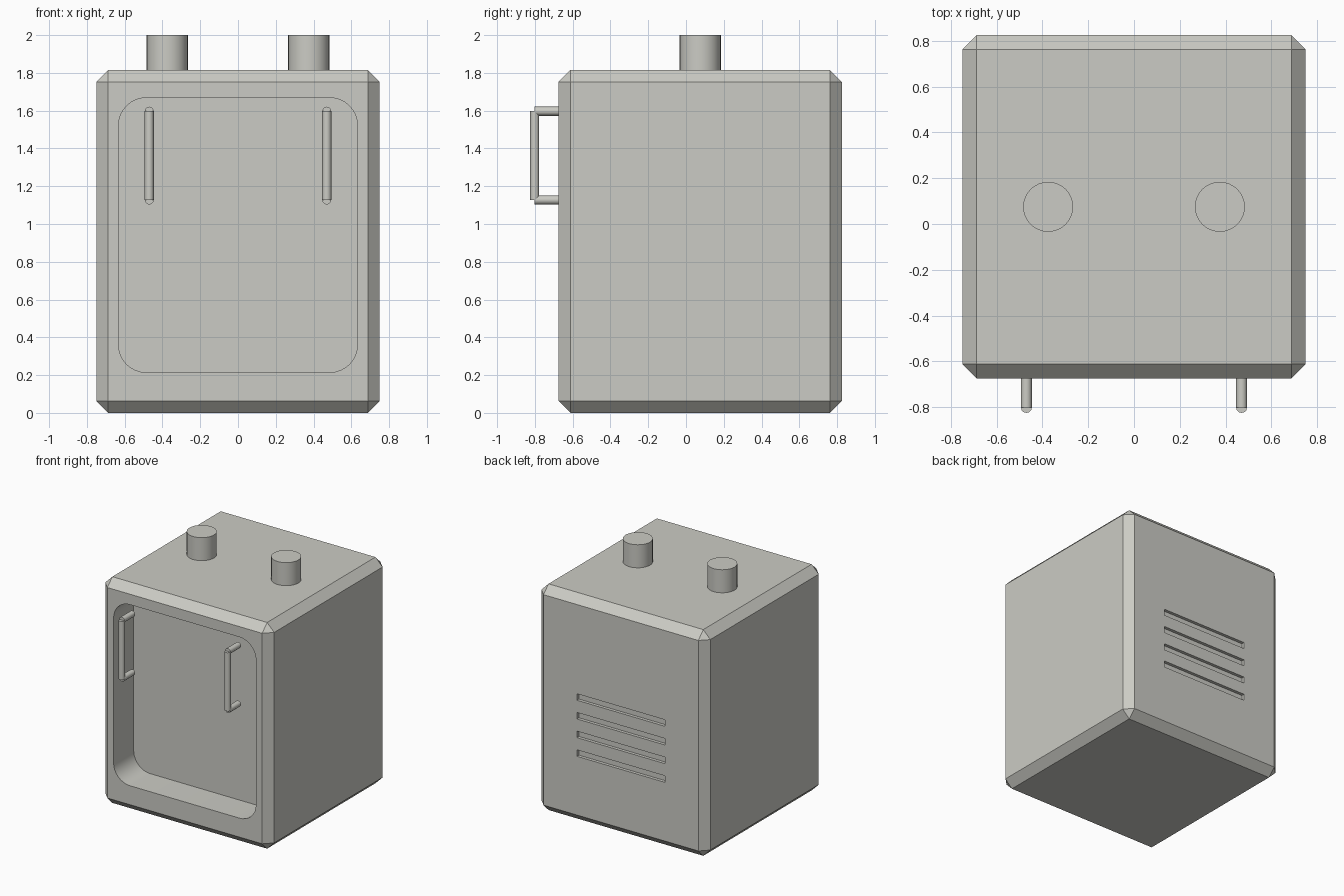
import bpy, bmesh, math
from mathutils import Vector

default = bpy.data.objects.get("Cube")
if default:
    bpy.data.objects.remove(default, do_unlink=True)

GREY = (0.6, 0.6, 0.555, 1)
mat = bpy.data.materials.new("warm_grey")
mat.use_nodes = True
mat.diffuse_color = GREY
mat.node_tree.nodes["Principled BSDF"].inputs["Base Color"].default_value = GREY

FRONT, BACK, MID_Y, TOP = -0.675, 0.825, 0.075, 1.815


def finish(name, bm):
    bmesh.ops.recalc_face_normals(bm, faces=bm.faces)
    mesh = bpy.data.meshes.new(name)
    bm.to_mesh(mesh)
    bm.free()
    mesh.materials.append(mat)
    obj = bpy.data.objects.new(name, mesh)
    bpy.context.collection.objects.link(obj)
    return obj


def smooth(obj):
    bpy.ops.object.select_all(action='DESELECT')
    obj.select_set(True)
    bpy.context.view_layer.objects.active = obj
    bpy.ops.object.shade_smooth_by_angle(angle=math.radians(35))


def box(bm, low, high):
    low, high = Vector(low), Vector(high)
    verts = bmesh.ops.create_cube(bm, size=1)["verts"]
    for v in verts:
        v.co = (low + high) / 2 + v.co * (high - low)


def rod(bm, start, end, radius, sides):
    start, end = Vector(start), Vector(end)
    axis = end - start
    verts = bmesh.ops.create_cone(bm, cap_ends=True, segments=sides, radius1=radius,
                                  radius2=radius, depth=axis.length)["verts"]
    turn = axis.to_track_quat('Z', 'Y')
    for v in verts:
        v.co = turn @ v.co + (start + end) / 2


def cut(target, cutter):
    mod = target.modifiers.new("cut", 'BOOLEAN')
    mod.operation, mod.solver, mod.object = 'DIFFERENCE', 'EXACT', cutter
    bpy.context.view_layer.update()
    evaluated = target.evaluated_get(bpy.context.evaluated_depsgraph_get())
    mesh = bpy.data.meshes.new_from_object(evaluated)
    target.modifiers.clear()
    target.data = mesh
    bpy.data.objects.remove(cutter, do_unlink=True)


# Chamfered cabinet
bm = bmesh.new()
box(bm, (-0.75, FRONT, 0), (0.75, BACK, TOP))
bmesh.ops.bevel(bm, geom=bm.edges[:], offset=0.063, segments=1, affect='EDGES')
cabinet = finish("cabinet", bm)

# Rounded recess in the front
bm = bmesh.new()
box(bm, (-0.632, FRONT - 0.1, 0.215), (0.632, FRONT + 0.255, 1.668))
depth_edges = [e for e in bm.edges if abs(e.verts[0].co.y - e.verts[1].co.y) > 0.1]
bmesh.ops.bevel(bm, geom=depth_edges, offset=0.145, segments=8, profile=0.5, affect='EDGES')
cut(cabinet, finish("recess_cutter", bm))

# Four vent slots in the back
bm = bmesh.new()
for i in range(4):
    z = 0.56 + 0.15 * i
    box(bm, (-0.39, BACK - 0.025, z - 0.026), (0.39, BACK + 0.1, z + 0.026))
cut(cabinet, finish("vent_cutter", bm))
smooth(cabinet)

# Mirrored handles and top pipes
for side, x in (("right", -1), ("left", 1)):
    hx, hy, low, high, r = 0.47 * x, -0.801, 1.127, 1.597, 0.024
    bm = bmesh.new()
    rod(bm, (hx, hy, low), (hx, hy, high), r, 12)
    for z in (low, high):
        rod(bm, (hx, hy, z), (hx, FRONT + 0.008, z), r, 12)
    smooth(finish(side + "_handle", bm))

    bm = bmesh.new()
    rod(bm, (0.375 * x, MID_Y, TOP - 0.02), (0.375 * x, MID_Y, 2), 0.109, 32)
    smooth(finish(side + "_pipe", bm))
